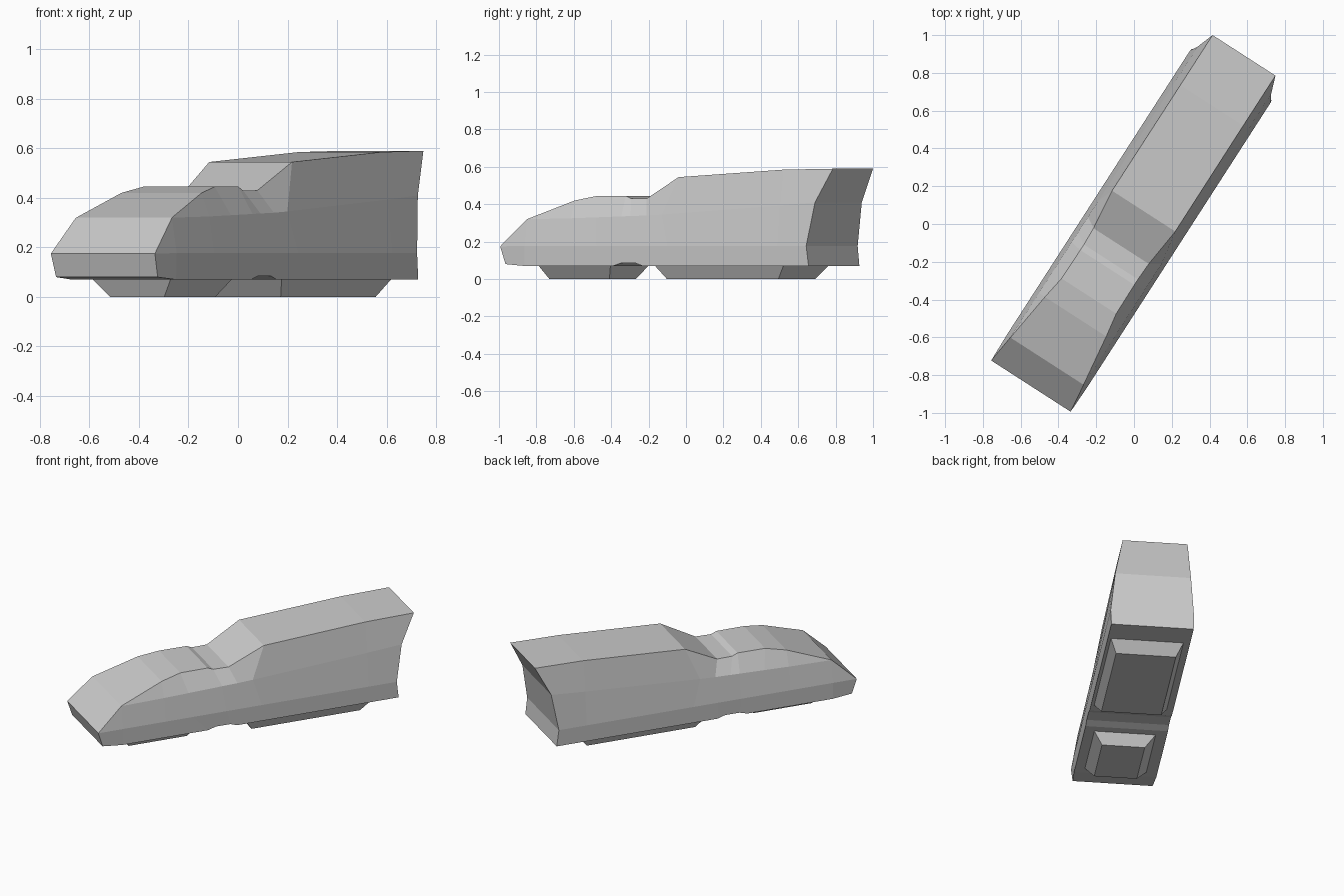
import bpy, bmesh, math
from mathutils import Vector

if "Cube" in bpy.data.objects:
    bpy.data.objects.remove(bpy.data.objects["Cube"])

ANG = math.radians(57.2)
U = Vector((math.cos(ANG), math.sin(ANG), 0))    # along the body, nose to tail
V = Vector((math.sin(ANG), -math.cos(ANG), 0))   # across the body
MID = 0.006


def pt(s, v, z):
    return U * s + V * v + Vector((0, 0, z))


def finish(bm, name):
    bmesh.ops.remove_doubles(bm, verts=bm.verts, dist=0.0005)
    bmesh.ops.recalc_face_normals(bm, faces=bm.faces)
    me = bpy.data.meshes.new(name)
    bm.to_mesh(me)
    bm.free()
    ob = bpy.data.objects.new(name, me)
    bpy.context.collection.objects.link(ob)
    return ob


def loft(name, rings):
    bm = bmesh.new()
    rows = [[bm.verts.new(p) for p in r] for r in rings]
    n = len(rows[0])
    for a, b in zip(rows, rows[1:]):
        for i in range(n):
            j = (i + 1) % n
            bm.faces.new((a[i], a[j], b[j], b[i]))
    # end caps as strips between the mirrored sides
    for r in (rows[0], rows[-1]):
        for i in range(n // 2 - 1):
            bm.faces.new((r[i], r[i + 1], r[n - 2 - i], r[n - 1 - i]))
    return finish(bm, name)


# Body sections, each: floor (s, z), shoulder s, middle (s, z), roof (s, z, half width)
sections = [
    ((-0.86, .07), -0.86, (-0.86, .32), (-0.86, .32, .23)),
    ((-0.58, .07), -0.58, (-0.58, .325), (-0.58, .42, .193)),
    ((-0.30, .07), -0.40, (-0.42, .33), (-0.45, .445, .172)),
    ((-0.25, .085), -0.26, (-0.26, .335), (-0.27, .445, .170)),
    ((-0.155, .085), -0.18, (-0.20, .337), (-0.235, .43, .170)),
    ((-0.11, .07), -0.11, (-0.10, .34), (-0.135, .43, .174)),
    ((0.085, .07), 0.05, (0.0, .345), (0.085, .545, .199)),
    ((0.75, .07), 0.75, (0.75, .393), (0.75, .585, .198)),
    ((0.945, .07), 0.932, (0.973, .41), (1.066, .59, .198)),
]


def ring(pts):
    right = [pt(s, MID + h, z) for s, z, h in pts]
    left = [pt(s, MID - h, z) for s, z, h in reversed(pts)]
    return right + left


nose = (-1.017, .175, .25)
rings = [ring([(-0.987, .08, .244), nose, nose, nose])]
for (fs, fz), ss, (ms, mz), roof in sections:
    rings.append(ring([(fs, fz, .251), (ss, .177, .254), (ms, mz, .231), roof]))
loft("body", rings)


# Tapered blocks under the body: (s0, s1, v0, v1) at the floor and where they meet the body
def block(name, low, high, top=0.071):
    def rect(r, z):
        s0, s1, v0, v1 = r
        return [pt(s0, v0, z), pt(s1, v0, z), pt(s1, v1, z), pt(s0, v1, z)]
    loft(name, [rect(low, 0), rect(high, top)])


block("front_underside_block", (-0.775, -0.394, -0.115, 0.145), (-0.81, -0.353, -0.178, 0.198))
block("rear_underside_block", (0.008, 0.716, -0.165, 0.20), (-0.044, 0.773, -0.205, 0.238))
